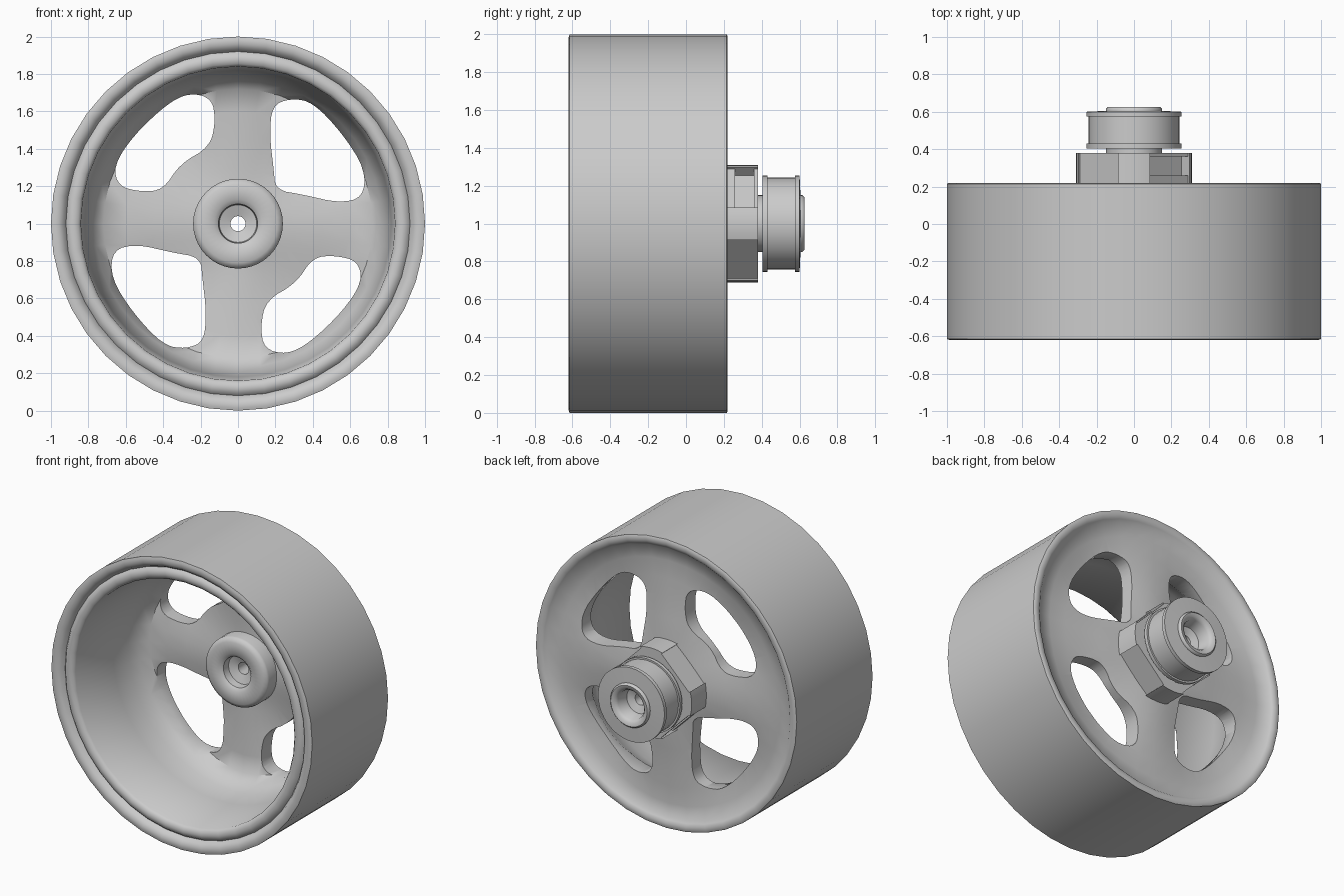
import bpy, bmesh, math
from mathutils import Matrix

if "Cube" in bpy.data.objects:
    bpy.data.objects.remove(bpy.data.objects["Cube"])


def make(name, bm):
    bmesh.ops.recalc_face_normals(bm, faces=bm.faces)
    me = bpy.data.meshes.new(name)
    bm.to_mesh(me)
    bm.free()
    ob = bpy.data.objects.new(name, me)
    bpy.context.collection.objects.link(ob)
    return ob


def lathe(name, profile, n):
    """Closed (radius, y[, rise]) profile spun round the axle at z = 1; rise is added on the spokes."""
    bm = bmesh.new()
    rings = []
    for i in range(n):
        a = 2 * math.pi * i / n
        spoke = math.cos(2 * a) ** 2
        rings.append([bm.verts.new((p[0] * math.sin(a), p[1] + (p[2] * spoke if len(p) > 2 else 0),
                                    1 + p[0] * math.cos(a))) for p in profile])
    m = len(profile)
    for i in range(n):
        p, q = rings[i], rings[(i + 1) % n]
        for j in range(m):
            k = (j + 1) % m
            bm.faces.new((p[j], q[j], q[k], p[k]))
    return make(name, bm)


def round_off(pts, times=2):
    """Corner-cutting to turn a coarse outline into a smooth one."""
    for _ in range(times):
        out = []
        for (ax, az), (bx, bz) in zip(pts, pts[1:] + pts[:1]):
            out += [(.75 * ax + .25 * bx, .75 * az + .25 * bz), (.25 * ax + .75 * bx, .25 * az + .75 * bz)]
        pts = out
    return pts


def cut(ob, cutter):
    mod = ob.modifiers.new("cut", 'BOOLEAN')
    mod.operation = 'DIFFERENCE'
    mod.solver = 'EXACT'
    mod.object = cutter
    bpy.context.view_layer.objects.active = ob
    bpy.ops.object.modifier_apply(modifier=mod.name)
    bpy.data.objects.remove(cutter, do_unlink=True)


def smooth(ob, deg=45):
    bpy.ops.object.select_all(action='DESELECT')
    ob.select_set(True)
    bpy.context.view_layer.objects.active = ob
    bpy.ops.object.shade_smooth_by_angle(angle=math.radians(deg))


# wheel: tread, two-ring front lip, inner barrel and ridged spoke plate
wheel = lathe("rim_and_spokes", [
    (1, -.615), (1, .215), (.99, .22), (.965, .22), (.945, .21),
    (.93, .195), (.84, .165, .02), (.72, .15, .04), (.6, .15, .045), (.45, .17, .035),
    (.3, .205, .015), (.2, .22),
    (.2, .08), (.3, .10, -.02), (.45, .12, -.05), (.6, .125, -.06), (.72, .115, -.06),
    (.77, .04, -.04), (.80, -.06), (.82, -.2),
    (.84, -.58), (.855, -.597), (.88, -.603), (.905, -.597), (.92, -.58),
    (.935, -.605), (.96, -.62), (.985, -.62)], 40)

# spoke windows: two outlines, each repeated half a turn round
window_a = [(.17, .46), (.18, .63), (.28, .67), (.4, .65), (.56, .48), (.68, .29),
            (.67, .14), (.54, .11), (.35, .155), (.2, .18), (.19, .3)]
window_b = [(-.12, .55), (-.14, .67), (-.26, .70), (-.38, .64), (-.56, .47), (-.665, .31),
            (-.64, .2), (-.52, .17), (-.40, .18), (-.31, .32), (-.15, .41)]
for outline in (window_a, window_b):
    for s in (1, -1):
        pts = round_off([(s * x, s * z) for x, z in outline])
        bm = bmesh.new()
        face = bm.faces.new([bm.verts.new((x, -.12, 1 + z)) for x, z in pts])
        ext = bmesh.ops.extrude_face_region(bm, geom=[face])
        bmesh.ops.translate(bm, vec=(0, .6, 0),
                            verts=[v for v in ext["geom"] if isinstance(v, bmesh.types.BMVert)])
        cut(wheel, make("window_cutter", bm))
smooth(wheel)

# hub: front collar, block and bored axle
hub = lathe("hub", [
    (.04, .06), (.10, .04), (.105, -.01), (.13, -.03), (.21, -.03), (.235, -.015), (.24, .0),
    (.24, .15), (.31, .15), (.31, .38), (.15, .38), (.15, .5), (.04, .5)], 40)

# flats on the diagonals of the hub block, with a deeper pocket on one pair
for i in range(4):
    flats = [(.26, .3, .6)]
    if i % 2 == 0:
        flats.append((.21, .3, .10))
    turn = Matrix.Translation((0, 0, 1)) @ Matrix.Rotation(math.radians(45 + 90 * i), 4, 'Y')
    for dist, width, depth in flats:
        bm = bmesh.new()
        bmesh.ops.create_cube(bm, size=1, matrix=turn @ Matrix.Translation((0, .31, dist + .15))
                              @ Matrix.Diagonal((width, depth, .3, 1)))
        cut(hub, make("flat_cutter", bm))
smooth(hub)

# flanged drum on the back of the hub
drum = lathe("drum", [
    (.13, .405), (.255, .405), (.255, .43), (.243, .43), (.243, .575),
    (.255, .575), (.255, .60), (.15, .605), (.15, .615), (.14, .625), (.115, .62), (.10, .60),
    (.09, .52), (.04, .50), (.04, .45)], 40)
smooth(drum)
